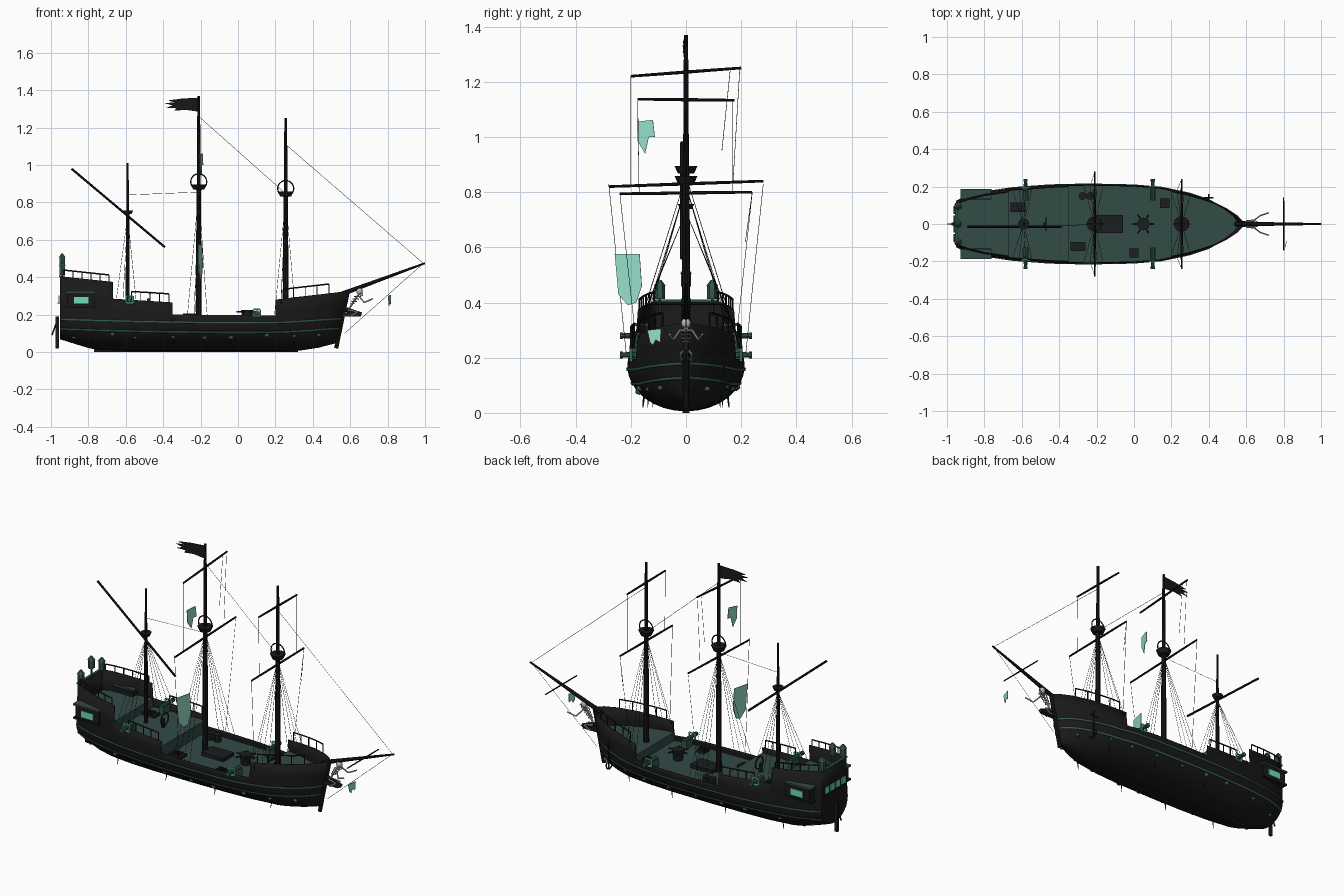
import bpy, bmesh, math, random
from mathutils import Vector as V, Matrix

if "Cube" in bpy.data.objects:
    bpy.data.objects.remove(bpy.data.objects["Cube"])
random.seed(4)


def material(name, rgb):
    m = bpy.data.materials.new(name)
    m.use_nodes = True
    m.diffuse_color = (*rgb, 1)
    m.node_tree.nodes["Principled BSDF"].inputs["Base Color"].default_value = (*rgb, 1)
    return m


HULL = material("charred_hull", (0.0095, 0.0095, 0.0095))
SPAR = material("black_spar", (0.009, 0.009, 0.01))
DECK = material("teal_deck", (0.032, 0.07, 0.062))
TRIM = material("teal_trim", (0.035, 0.095, 0.078))
CLOTH = material("torn_cloth", (0.3, 0.72, 0.59))
GLOW = material("ghost_glow", (0.16, 0.72, 0.45))
BONE = material("old_bone", (0.5, 0.5, 0.43))
DARK = material("dark_grate", (0.011, 0.013, 0.013))


# Helpers
def finish(name, bm, mat, smooth=True, thick=0, offset=0):
    bmesh.ops.remove_doubles(bm, verts=bm.verts, dist=0.00005)
    bmesh.ops.recalc_face_normals(bm, faces=bm.faces)
    me = bpy.data.meshes.new(name)
    bm.to_mesh(me)
    bm.free()
    me.materials.append(mat)
    if smooth:
        me.shade_smooth()
        me.set_sharp_from_angle(angle=math.radians(35))
    ob = bpy.data.objects.new(name, me)
    bpy.context.collection.objects.link(ob)
    if thick:
        mod = ob.modifiers.new("thickness", "SOLIDIFY")
        mod.thickness, mod.offset = thick, offset
    return ob


def box(bm, c, s):
    bmesh.ops.create_cube(bm, size=1, matrix=Matrix.Translation(c) @ Matrix.Diagonal((*s, 1)))


def rod(bm, a, b, r0, r1=None, n=8):
    a, b = V(a), V(b)
    d = b - a
    m = Matrix.Translation((a + b) / 2) @ d.to_track_quat("Z", "Y").to_matrix().to_4x4()
    bmesh.ops.create_cone(bm, cap_ends=True, segments=n, radius1=r0,
                          radius2=r0 if r1 is None else r1, depth=d.length, matrix=m)


def ball(bm, c, r, squash=1):
    bmesh.ops.create_icosphere(bm, subdivisions=2, radius=r,
                               matrix=Matrix.Translation(c) @ Matrix.Diagonal((1, 1, squash, 1)))


def ring(bm, c, r, t, n=20, axis="Y", turn=0):
    pts = []
    for i in range(n):
        a = math.tau * (i + turn) / n
        u, v = r * math.cos(a), r * math.sin(a)
        pts.append(V(c) + V({"Y": (u, 0, v), "X": (0, u, v), "Z": (u, v, 0)}[axis]))
    for i in range(n):
        rod(bm, pts[i - 1], pts[i], t, n=6)


def lerp(pts, x):
    if x <= pts[0][0]:
        return pts[0][1]
    for (x0, y0), (x1, y1) in zip(pts, pts[1:]):
        if x <= x1:
            return y0 + (y1 - y0) * (x - x0) / (x1 - x0)
    return pts[-1][1]


# Hull form: beam, keel and rail lines
BEAM = [(-.95, .118), (-.9, .142), (-.8, .168), (-.65, .19), (-.45, .205), (-.25, .21), (0, .205),
        (.15, .192), (.3, .16), (.4, .127), (.48, .085), (.53, .045), (.56, .004)]
KEEL = [(-.95, .07), (-.77, .015), (-.6, .008), (.32, .008), (.45, .025), (.56, .05)]
RAIL = [(-.95, .405), (-.67, .375), (-.669, .285), (-.35, .265), (-.349, .2), (.2, .195), (.201, .28), (.56, .325)]
MID = .17


def half(x, z):
    b, k = lerp(BEAM, x), lerp(KEEL, x)
    if z >= MID:
        return b * (1 - .4 * (z - MID))
    return b * math.sqrt(max(0, 1 - ((MID - z) / (MID - k)) ** 2))


def rake(x, z):
    return x + (z - .2) * .22 * max(0, (x - .3) / .26)


def stations(x0, x1):
    xs = {p[0] for p in BEAM + RAIL if x0 < p[0] < x1} | {x0, x1}
    return sorted(xs | {i / 20 for i in range(-19, 12) if x0 < i / 20 < x1})


def strip(bm, rows):
    vs = [[bm.verts.new(p) for p in r] for r in rows]
    for a, b in zip(vs, vs[1:]):
        for i in range(len(a) - 1):
            bm.faces.new((a[i], a[i + 1], b[i + 1], b[i]))
    return vs


bm = bmesh.new()
rows = []
for x in stations(-.95, .56):
    k, t = lerp(KEEL, x), lerp(RAIL, x)
    zs = [t, (t + MID) / 2] + [MID - (MID - k) * math.sin(math.pi / 2 * i / 8) for i in range(9)]
    side = [(rake(x, z), half(x, z), z) for z in zs]
    rows.append(side + [(px, -py, pz) for px, py, pz in side[-2::-1]])
grid = strip(bm, rows)
bm.faces.new(grid[0])
finish("hull", bm, HULL, thick=.005)

# Painted hull bands
for name, z in (("upper_band", .157), ("lower_band", .105)):
    bm = bmesh.new()
    for s in (-1, 1):
        rows = []
        for x in stations(-.95, .555):
            lift = z + .02 * x * x + .05 * max(0, x - .25)
            rows.append([(rake(x, h), s * (half(x, h) + .005), h) for h in (lift - .005, lift + .005)])
        strip(bm, rows)
    finish(name, bm, TRIM, thick=.004)

# Decks with the bulkhead at each step
DECKS = (("poop_deck", -.945, -.67, .285, -.67, .235), ("quarter_deck", -.67, -.35, .235, -.35, .165),
         ("main_deck", -.35, .2, .165, None, 0), ("fore_deck", .2, .555, .215, .2, .165))
for name, x0, x1, z, wall, low in DECKS:
    bm = bmesh.new()
    strip(bm, [[(rake(x, z), s * half(x, z), z) for s in (-1, 1)] for x in stations(x0, x1)])
    if wall is not None:
        strip(bm, [[(wall, s * half(wall, h), h) for s in (-1, 1)] for h in (low, z)])
    finish(name, bm, DECK, smooth=False)

# Keel, stem, rudder, beakhead
bm = bmesh.new()
box(bm, (-.225, 0, .011), (1.09, .024, .022))
rod(bm, (.525, 0, .02), (.588, 0, .33), .011)
box(bm, (-.966, 0, .105), (.018, .014, .17))
rod(bm, (-.995, 0, .09), (-.962, 0, .18), .004)
finish("keel_and_rudder", bm, HULL)
bm = bmesh.new()
box(bm, (.605, 0, .2), (.09, .03, .02))
rod(bm, (.57, 0, .23), (.66, 0, .2), .012)
finish("beakhead", bm, DARK)

# Rails on the bulwarks and stern
bm = bmesh.new()
for x0, x1, n, h in ((-.93, -.69, 6, .035), (-.57, -.37, 5, .045), (.24, .47, 5, .05)):
    for s in (-1, 1):
        tops = []
        for i in range(n):
            x = x0 + (x1 - x0) * i / (n - 1)
            z = lerp(RAIL, x)
            p = V((rake(x, z), s * half(x, z), z))
            tops.append(p + V((0, 0, h)))
            rod(bm, p, tops[-1], .003, n=6)
        for a, b in zip(tops, tops[1:]):
            rod(bm, a, b, .004, n=6)
finish("deck_rails", bm, SPAR)
bm = bmesh.new()
box(bm, (-.95, 0, .406), (.014, .225, .008))
finish("stern_rail", bm, TRIM, smooth=False)

# Side galleries, their teal roofs and glowing windows
frames, roofs, panes = bmesh.new(), bmesh.new(), bmesh.new()
for s in (-1, 1):
    box(frames, (-.84, s * .155, .28), (.15, .05, .07))
    box(roofs, (-.845, s * .16, .32), (.165, .052, .01))
    box(frames, (-.845, s * .16, .242), (.165, .05, .01))
    box(panes, (-.838, s * .181, .277), (.078, .006, .036))
for i in range(4):
    y = (i - 1.5) * .05
    box(panes, (-.957, y, .285), (.006, .034, .035))
    box(frames, (-.957, y, .262), (.014, .042, .006))
finish("stern_galleries", frames, HULL, smooth=False)
finish("gallery_roofs", roofs, DECK, smooth=False)
finish("gallery_windows", panes, GLOW, smooth=False)

# Masts, lookout baskets with hoops, and yards
masts, nests, yards = bmesh.new(), bmesh.new(), bmesh.new()
MASTS = ((-.21, .16, 1.37, .868, .042), (.255, .21, 1.25, .832, .042), (-.59, .23, 1.01, .738, .03))
for x, base, top, nest, r in MASTS:
    rod(masts, (x, 0, base), (x, 0, nest), r * .4, r * .3, 10)
    rod(masts, (x, 0, nest), (x, 0, top), r * .26, r * .18, 10)
    rod(nests, (x, 0, nest), (x, 0, nest + r * .65), r * .7, r, 12)
    if r > .04:
        ring(nests, (x, 0, nest + .042), .043, .0035)
for x, z, w, tilt in ((-.21, 1.235, .2, .015), (-.21, .83, .28, .01), (.255, 1.135, .175, -.002),
                      (.255, .797, .24, .003), (.8, .395, .143, 0)):
    for s in (-1, 1):
        r = .004 if x > .5 else .006
        rod(yards, (x, 0, z), (x, s * w, z + s * tilt), r, r * .8)
rod(yards, (-.89, -.015, .98), (-.39, -.015, .56), .006)
rod(yards, (.54, 0, .305), (1, 0, .475), .013, .005)
finish("masts", masts, SPAR)
finish("lookout_baskets", nests, SPAR)
finish("yards_and_bowsprit", yards, SPAR)

# Rigging: stays, shrouds and loose lines
lines = [((-.21, 0, 1.26), (.24, 0, .86)), ((.255, 0, 1.11), (.99, 0, .475)), ((.99, 0, .473), (.57, 0, .1)),
         ((-.59, 0, .84), (-.21, 0, .855)), ((-.21, .16, 1.24), (-.21, .13, .95)),
         ((-.21, -.2, 1.22), (-.21, -.2, .82)), ((-.21, .195, 1.25), (-.21, .17, .83)),
         ((.255, -.175, 1.13), (.255, -.17, .8)), ((.255, .17, 1.13), (.255, .17, .8)),
         ((.255, .24, .8), (.255, .215, .62))]
for s in (-1, 1):
    lines += [((-.21, s * .28, .83), (-.23, s * .215, .2)), ((.255, s * .24, .797), (.23, s * .18, .25))]
    for x, base, top, nest, r in MASTS:
        for i in range(4):
            foot = x - .06 + .035 * i
            z = lerp(RAIL, foot)
            lines.append(((x, 0, nest - .01), (foot, s * half(foot, z), z)))
cu = bpy.data.curves.new("rigging", "CURVE")
cu.dimensions, cu.bevel_depth, cu.bevel_resolution = "3D", .001, 0
for a, b in lines:
    sp = cu.splines.new("POLY")
    sp.points.add(1)
    sp.points[0].co, sp.points[1].co = (*a, 1), (*b, 1)
cu.materials.append(SPAR)
bpy.context.collection.objects.link(bpy.data.objects.new("rigging", cu))


# Torn sail scraps and tattered flag
def sheet(name, pts, mat):
    bm = bmesh.new()
    bm.faces.new([bm.verts.new(p) for p in pts])
    finish(name, bm, mat, smooth=False, thick=.003)


SCRAPS = (("upper_sail_scrap", -.195, ((-.178, 1.055), (-.12, 1.062), (-.113, 1.0), (-.135, 1), (-.148, .94), (-.175, .985))),
          ("lower_sail_scrap", -.2, ((-.258, .575), (-.168, .575), (-.16, .46), (-.18, .4), (-.21, .39), (-.245, .43))),
          ("bow_sail_scrap", .81, ((-.14, .3), (-.09, .305), (-.093, .255), (-.11, .265), (-.12, .245), (-.13, .255))))
for name, x, pts in SCRAPS:
    mean = sum(p[0] for p in pts) / len(pts)
    sheet(name, [(x + (y - mean) * .25, y, z) for y, z in pts], CLOTH)
FLAG = ((-.21, 1.36), (-.3, 1.355), (-.375, 1.345), (-.34, 1.335), (-.39, 1.33), (-.35, 1.318), (-.385, 1.305),
        (-.33, 1.305), (-.34, 1.29), (-.28, 1.295), (-.21, 1.285))
sheet("tattered_flag", [(x, (x + .21) * .06, z) for x, z in FLAG], SPAR)

# Cannons with glowing square ports
guns, ports = bmesh.new(), bmesh.new()
for x, z, d in ((-.58, .28, .235), (.1, .21, .165)):
    for s in (-1, 1):
        rod(guns, (x, s * .13, z), (x, s * .24, z), .013, .009, 10)
        rod(guns, (x, s * .228, z), (x, s * .24, z), .012, n=10)
        box(guns, (x, s * .155, (z + d) / 2), (.03, .06, z - d))
        ring(ports, (x, s * (half(x, z) + .006), z), .026, .005, 4, turn=.5)
finish("cannons", guns, TRIM)
finish("gun_ports", ports, GLOW, smooth=False)

# Deck fittings: hatches, barrels, capstan, wheel
bm = bmesh.new()
box(bm, (-.13, 0, .175), (.14, .095, .02))
for x, y, z in ((-.62, .09, .242), (-.3, -.12, .172), (.165, .11, .172), (0, -.155, .172)):
    box(bm, (x, y, z), (.08 if x < -.1 else .05, .05, .014))
    for i in range(3):
        box(bm, (x + (i - 1) * .017, y, z + .009), (.006, .046, .008))
for x in (-.275, -.235):
    rod(bm, (x, .15, .165), (x, .15, .205), .021, n=10)
rod(bm, (.05, 0, .165), (.05, 0, .225), .025, .034, 12)
for i in range(6):
    a = math.tau * i / 6
    rod(bm, (.05, 0, .215), (.05 + .058 * math.cos(a), .058 * math.sin(a), .215), .005, n=6)
ring(bm, (-.47, 0, .285), .035, .004, 12, "X")
box(bm, (-.48, 0, .26), (.012, .015, .05))
finish("deck_fittings", bm, DARK)

# Stern lanterns
bm = bmesh.new()
for y, z in ((0, .458), (.095, .413), (-.095, .413)):
    rod(bm, (-.94, y, z - .06), (-.94, y, z), .005)
    rod(bm, (-.94, y, z), (-.94, y, z + .047), .018, .018, 6)
    rod(bm, (-.94, y, z + .047), (-.94, y, z + .068), .022, .006, 6)
finish("stern_lanterns", bm, TRIM, smooth=False)

# Anchor hung at the bow
bm = bmesh.new()
rod(bm, (.4, .14, .23), (.4, .135, .065), .004)
rod(bm, (.375, .14, .2), (.425, .14, .2), .004)
ring(bm, (.4, .13, .095), .028, .004, 16, "X")
finish("anchor", bm, DARK)

# Barnacles and hanging weed
shells, weed = bmesh.new(), bmesh.new()
for i in range(9):
    for s in (-1, 1):
        x = -.86 + .165 * i + random.uniform(-.03, .03)
        z = random.uniform(.075, .1)
        ball(shells, (x, s * half(x, z), z), random.uniform(.01, .015), .8)
        if i % 2:
            y = s * half(x, .06)
            rod(weed, (x, y, .065), (x - .008, y + s * .004, .02), .004, .001, 5)
finish("barnacles", shells, TRIM)
finish("weed", weed, DARK)

# Skeleton figurehead
bm = bmesh.new()
ball(bm, (.65, 0, .325), .018, 1.1)
box(bm, (.66, 0, .306), (.016, .016, .012))
rod(bm, (.59, 0, .225), (.642, 0, .305), .005)
for i in range(4):
    ring(bm, (.612 + i * .009, 0, .258 + i * .013), .012 + i * .002, .0025, 10, "Z")
for s in (-1, 1):
    for a, b in (((.642, 0, .3), (.645, .022, .3)), ((.645, .022, .3), (.675, .045, .265)),
                 ((.675, .045, .265), (.72, .06, .285)), ((.59, .01, .225), (.64, .02, .215)),
                 ((.64, .02, .215), (.6, .018, .19))):
        rod(bm, (a[0], s * a[1], a[2]), (b[0], s * b[1], b[2]), .004, n=6)
finish("skeleton_figurehead", bm, BONE)
